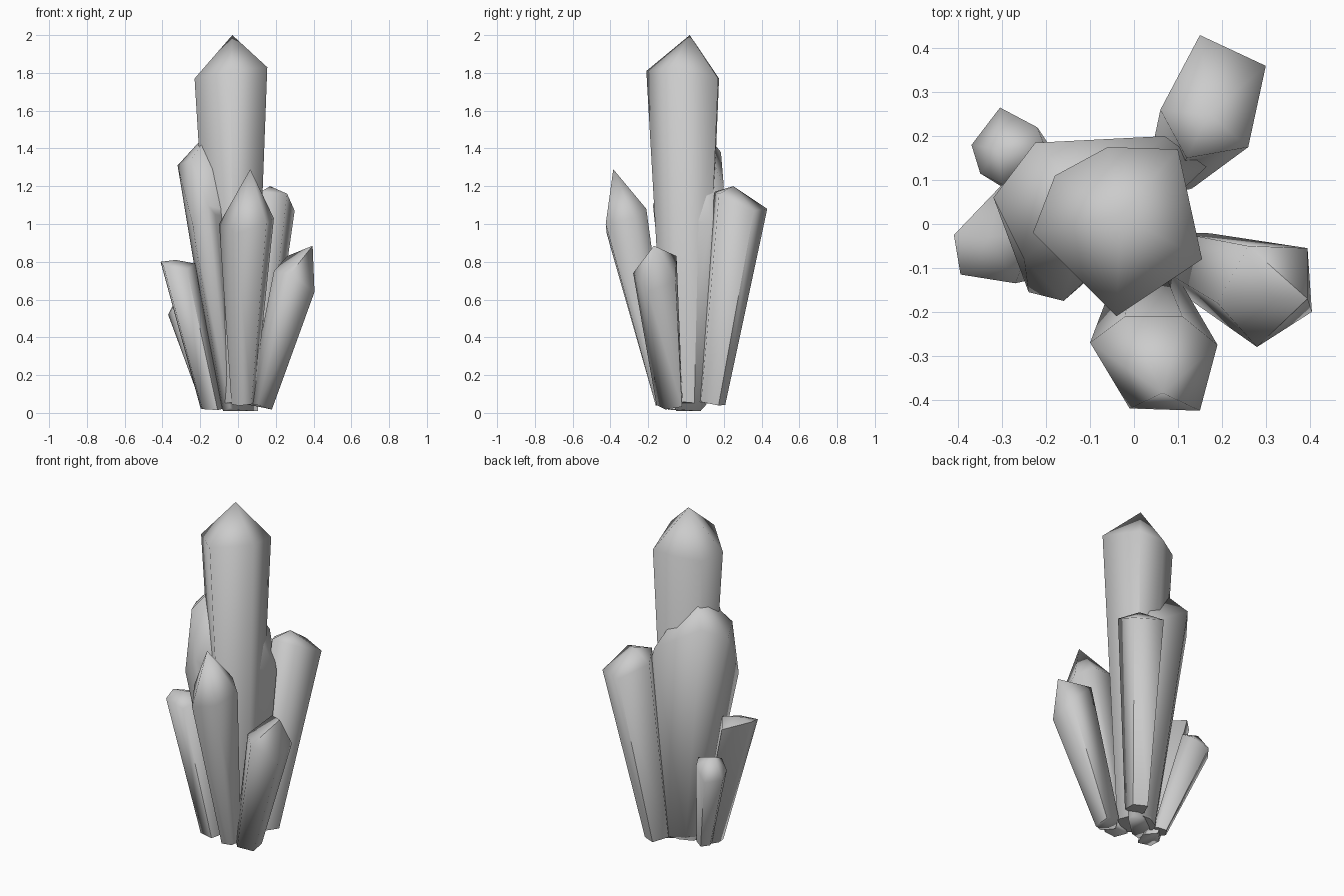
import bpy, bmesh, math
from mathutils import Vector


def crystal(name, base, shrink, tip, ring):
    """Faceted prism: shoulder ring, same ring shrunk at the foot, pointed tip."""
    ring = [Vector(p) for p in ring]
    mid = sum(ring, Vector()) / len(ring)
    foot = []
    for p in ring:
        d = (p - mid) * shrink
        foot.append(Vector(base) + Vector((d.x, d.y, max(-0.03, min(0.03, d.z * 0.4)))))
    bm = bmesh.new()
    for p in foot + ring + [Vector(tip)]:
        bm.verts.new(p)
    hull = bmesh.ops.convex_hull(bm, input=bm.verts)
    loose = [v for v in bm.verts if not v.link_faces]
    bmesh.ops.delete(bm, geom=loose, context='VERTS')
    bmesh.ops.recalc_face_normals(bm, faces=bm.faces)
    mesh = bpy.data.meshes.new(name)
    bm.to_mesh(mesh)
    bm.free()
    # soft facets, crisp foot edges
    for f in mesh.polygons:
        f.use_smooth = True
    mesh.set_sharp_from_angle(angle=math.radians(75))
    ob = bpy.data.objects.new(name, mesh)
    bpy.context.collection.objects.link(ob)
    return ob


# tall central crystal
crystal("main_crystal", (-0.02, 0.02, 0.05), 0.55, (-0.03, 0.02, 2.0),
        [(-0.23, -0.02, 1.77), (-0.18, 0.11, 1.75), (-0.06, 0.175, 1.77),
         (0.10, 0.17, 1.77), (0.155, -0.08, 1.83), (-0.04, -0.21, 1.81)])

# broad crystal fused to the centre
crystal("shoulder_crystal", (-0.03, 0.02, 0.04), 0.45, (-0.10, 0.05, 1.55),
        [(-0.32, 0.06, 1.31), (-0.225, 0.185, 1.38), (0.07, 0.20, 1.20),
         (0.165, 0.13, 1.00), (-0.12, -0.14, 1.05), (-0.16, -0.175, 1.10),
         (-0.24, -0.155, 1.00), (-0.25, -0.08, 1.34)])

# outer crystals leaning outward
crystal("front_crystal", (0.03, -0.11, 0.05), 0.42, (0.065, -0.385, 1.29),
        [(-0.10, -0.27, 1.00), (-0.01, -0.42, 0.95), (0.15, -0.425, 1.00),
         (0.19, -0.275, 1.03), (0.11, -0.21, 1.08), (-0.02, -0.21, 1.08)])

crystal("right_crystal", (0.12, -0.08, 0.04), 0.6, (0.395, -0.17, 0.885),
        [(0.395, -0.055, 0.70), (0.405, -0.20, 0.64), (0.28, -0.28, 0.74),
         (0.19, -0.18, 0.75), (0.26, -0.05, 0.83)])

crystal("back_right_crystal", (0.09, 0.13, 0.05), 0.5, (0.17, 0.25, 1.20),
        [(0.15, 0.43, 1.08), (0.30, 0.36, 1.07), (0.26, 0.175, 1.16),
         (0.12, 0.15, 1.17), (0.06, 0.26, 1.13)])

crystal("left_crystal", (-0.14, -0.035, 0.02), 0.65, (-0.33, -0.03, 0.81),
        [(-0.41, -0.025, 0.80), (-0.395, -0.115, 0.78), (-0.27, -0.135, 0.76),
         (-0.225, -0.02, 0.79), (-0.30, 0.09, 0.77)])

crystal("back_left_crystal", (-0.15, 0.04, 0.04), 0.5, (-0.31, 0.17, 0.64),
        [(-0.305, 0.265, 0.52), (-0.22, 0.22, 0.58), (-0.20, 0.17, 0.61),
         (-0.30, 0.09, 0.60), (-0.35, 0.115, 0.55), (-0.37, 0.18, 0.52)])
